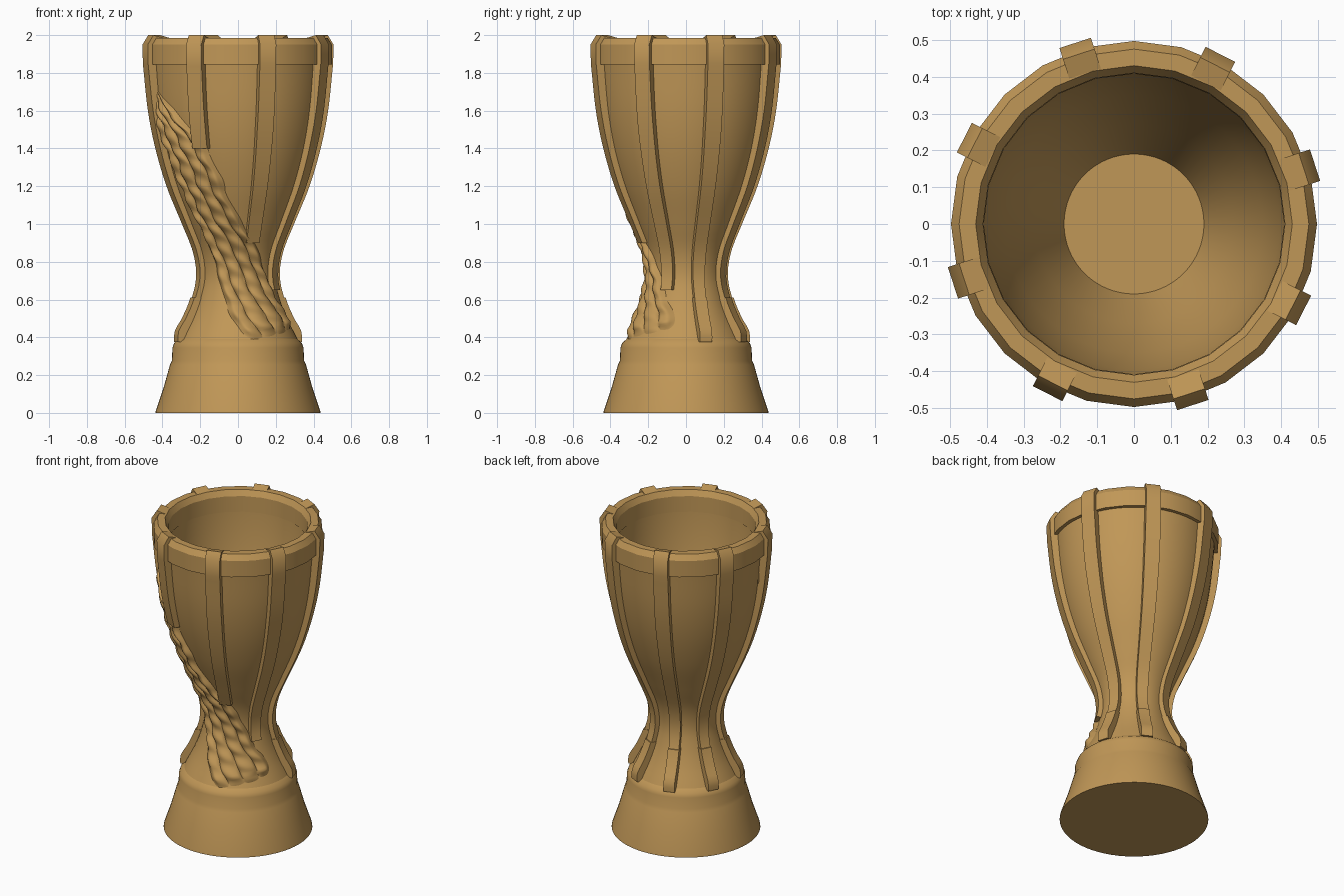
import bpy, math
from math import sin, cos, pi, radians

cube = bpy.data.objects.get("Cube")
if cube:
    bpy.data.objects.remove(cube)

gold = bpy.data.materials.new("antique_gold")
gold.use_nodes = True
COLOUR = (0.53, 0.31, 0.095, 1)
gold.diffuse_color = COLOUR
gold.node_tree.nodes["Principled BSDF"].inputs["Base Color"].default_value = COLOUR


def make(name, verts, faces, angle=35):
    mesh = bpy.data.meshes.new(name)
    mesh.from_pydata(verts, [], faces)
    mesh.materials.append(gold)
    obj = bpy.data.objects.new(name, mesh)
    bpy.context.collection.objects.link(obj)
    bpy.ops.object.select_all(action="DESELECT")
    obj.select_set(True)
    bpy.context.view_layer.objects.active = obj
    bpy.ops.object.shade_smooth_by_angle(angle=radians(angle))
    return obj


def polar(r, a, z):
    return (r * cos(a), r * sin(a), z)


def lerp(points, z):
    """Read a value from (z, value) points, smoothed between neighbours."""
    if z <= points[0][0]:
        return points[0][1]
    for i in range(len(points) - 1):
        (z0, v0), (z1, v1) = points[i], points[i + 1]
        if z <= z1:
            before, after = points[max(i - 1, 0)], points[min(i + 2, len(points) - 1)]
            m0 = (v1 - before[1]) / (z1 - before[0]) * (z1 - z0)
            m1 = (after[1] - v0) / (after[0] - z0) * (z1 - z0)
            t = (z - z0) / (z1 - z0)
            return (v0 * (1 + 2 * t) * (1 - t) ** 2 + m0 * t * (1 - t) ** 2
                    + v1 * t * t * (3 - 2 * t) + m1 * t * t * (t - 1))
    return points[-1][1]


def lathe(name, profile, sides, closed=False, caps=(), angle=35):
    """Spin (z, radius) points around z; caps lists the ends to fill."""
    n = len(profile)
    verts = [polar(r, 2 * pi * s / sides, z) for z, r in profile for s in range(sides)]
    faces = []
    for i in range(n if closed else n - 1):
        j = (i + 1) % n
        for s in range(sides):
            t = (s + 1) % sides
            faces.append((i * sides + s, i * sides + t, j * sides + t, j * sides + s))
    if 0 in caps:
        faces.append(tuple(reversed(range(sides))))
    if 1 in caps:
        faces.append(tuple(range((n - 1) * sides, n * sides)))
    return make(name, verts, faces, angle)


# Outer curve of the cup and waist
BODY = [(0.37, 0.325), (0.43, 0.295), (0.5, 0.26), (0.6, 0.222), (0.72, 0.197),
        (0.85, 0.213), (1.0, 0.272), (1.2, 0.353), (1.4, 0.413), (1.6, 0.45), (1.86, 0.474)]


def body_r(z):
    return lerp(BODY, z)


steps = [0.37 + 1.49 * i / 44 for i in range(45)]
lathe("cup_body", [(z, body_r(z)) for z in steps], 64)

# Stepped plinth
lathe("base", [(0, 0.437), (0.012, 0.435), (0.13, 0.395), (0.255, 0.36), (0.275, 0.35),
               (0.345, 0.347), (0.37, 0.338), (0.39, 0.315)], 64, caps=(0,))

# Hollow inside with its floor
inner = [(0.95, 0.19), (1.15, 0.27), (1.4, 0.35), (1.65, 0.395), (1.85, 0.41), (1.95, 0.412)]
lathe("cup_inside", inner, 64, caps=(0,)).data.flip_normals()

# Faceted band around the rim
lathe("rim_band", [(1.845, 0.465), (1.845, 0.497), (1.95, 0.497), (1.985, 0.475),
                   (1.985, 0.43), (1.95, 0.41), (1.85, 0.408)], 24, closed=True, angle=25)

# Outer curve of the vertical straps
STRAP = [(0.36, 0.337), (0.43, 0.335), (0.5, 0.295), (0.6, 0.25), (0.72, 0.222),
         (0.85, 0.239), (1.0, 0.3), (1.2, 0.385), (1.4, 0.446), (1.6, 0.487), (1.85, 0.515)]


def strap(name, angle, low):
    a = radians(angle)
    zs = [low + (1.85 - low) * i / 30 for i in range(31)]
    path = []
    for z in zs:
        width = 0.031 + 0.014 * min(1, max(0, (z - 0.6) / 0.9))
        path.append((lerp(STRAP, z), body_r(z) - 0.03, z, z, width))
    # the strap hooks over the rim
    path += [(0.517, 0.43, 1.95, 1.95, 0.045), (0.485, 0.43, 2.0, 1.985, 0.045)]
    verts = []
    for r_out, r_in, z_out, z_in, w in path:
        for r, side, z in ((r_in, -w, z_in), (r_out, -w, z_out),
                           (r_out, w, z_out), (r_in, w, z_in)):
            verts.append((r * cos(a) - side * sin(a), r * sin(a) + side * cos(a), z))
    faces = [(0, 3, 2, 1)]
    for i in range(len(path) - 1):
        for k in range(4):
            m = (k + 1) % 4
            faces.append((4 * i + k, 4 * i + m, 4 * i + 4 + m, 4 * i + 4 + k))
    top = 4 * (len(path) - 1)
    faces.append((top, top + 1, top + 2, top + 3))
    make(name, verts, faces)


def strap_foot(name, angle):
    """Slightly thicker lower end, leaving a small ledge on the strap."""
    a = radians(angle)
    verts, faces = [], []
    rows = 9
    for i in range(rows):
        z = 0.375 + 0.235 * i / (rows - 1)
        for r, w in ((body_r(z) - 0.03, -0.036), (lerp(STRAP, z) + 0.007, -0.034),
                     (lerp(STRAP, z) + 0.007, 0.034), (body_r(z) - 0.03, 0.036)):
            verts.append((r * cos(a) - w * sin(a), r * sin(a) + w * cos(a), z))
    for i in range(rows - 1):
        for k in range(4):
            m = (k + 1) % 4
            faces.append((4 * i + k, 4 * i + m, 4 * i + 4 + m, 4 * i + 4 + k))
    faces += [(0, 3, 2, 1), tuple(range(4 * rows - 4, 4 * rows))]
    make(name, verts, faces)


lows = [0.375, 0.375, 0.375, 0.375, 0.375, 1.4, 0.9, 0.65]
for i, low in enumerate(lows):
    strap(f"strap_{i + 1}", 18 + 45 * i, low)
    if low < 0.4:
        strap_foot(f"strap_foot_{i + 1}", 18 + 45 * i)

# Diagonal sash of twisted strands: edge angles in degrees from the front
UPPER = [(0.36, 80), (0.46, 78), (0.6, 62), (0.8, 38), (1.05, 0), (1.45, -27), (1.75, -72)]
LOWER = [(0.36, 10), (0.55, -15), (0.75, -36), (1.05, -54), (1.4, -66), (1.75, -82)]
ROWS, COLS, STRANDS = 110, 48, 4
verts, faces = [], []
for i in range(ROWS + 1):
    z0 = 0.37 + 1.38 * i / ROWS
    lo, hi = lerp(LOWER, z0), lerp(UPPER, z0)
    ends = min(1, i / 5, (ROWS - i) / 12)
    for j in range(COLS + 1):
        u = j / COLS
        z = z0 + 0.07 * u * (1 - i / ROWS) ** 4
        ridge = abs(sin(pi * STRANDS * u)) ** 0.6
        twist = sin(z0 * 62 + u * STRANDS * 2.2 + 1.9 * int(u * STRANDS))
        lift = ends * min(1, u * 9, (1 - u) * 9)
        height = lift * (0.014 + 0.019 * ridge + 0.005 * twist) - 0.006
        sway = 1.1 * sin(z0 * 33 + u * 5)
        a = radians(-90 + lo + (hi - lo) * u + sway)
        verts.append(polar(body_r(z) + height, a, z))
for i in range(ROWS):
    for j in range(COLS):
        p = i * (COLS + 1) + j
        faces.append((p, p + 1, p + COLS + 2, p + COLS + 1))
make("twisted_sash", verts, faces, 50)
